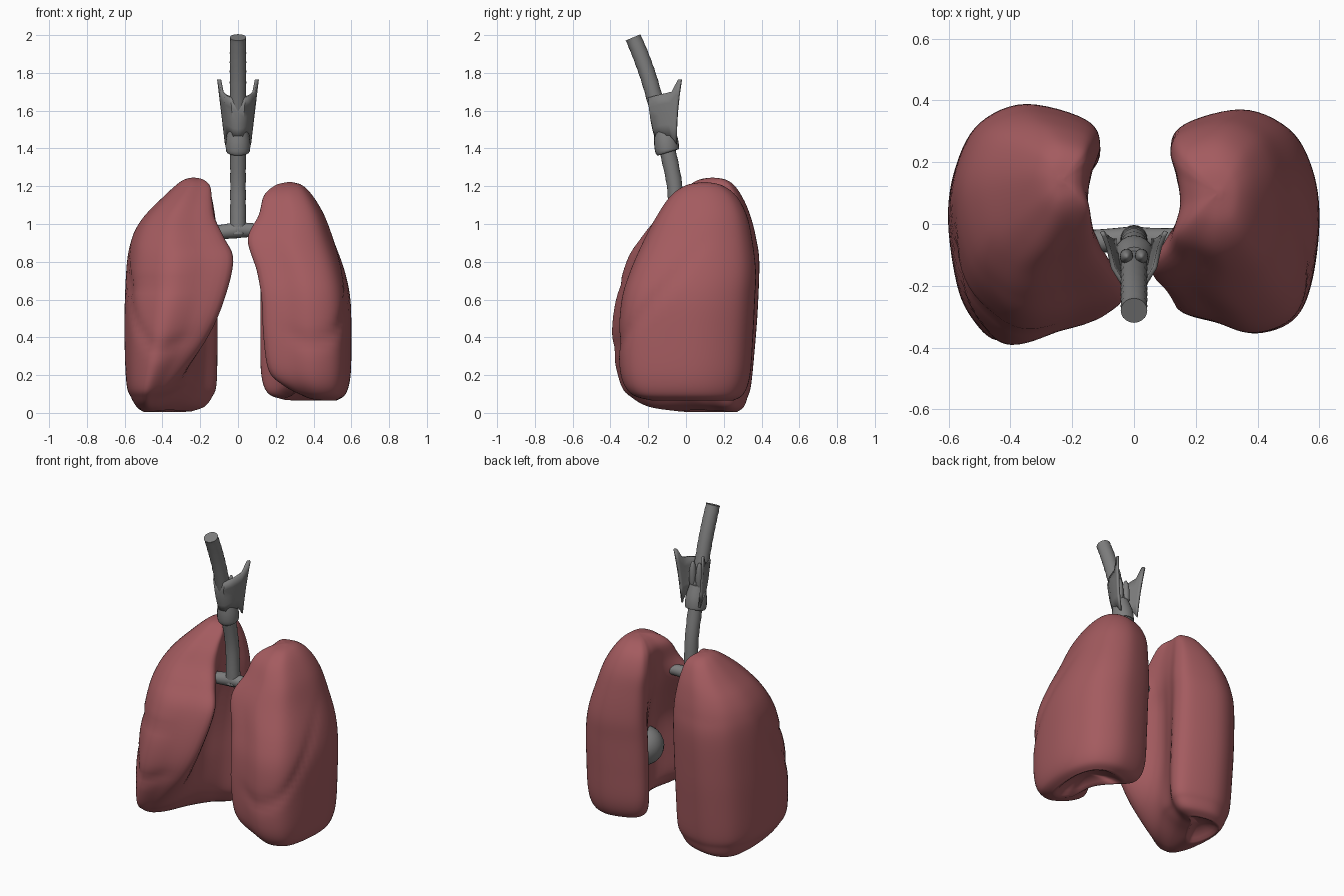
import bpy, bmesh, math
from mathutils import Vector

if "Cube" in bpy.data.objects:
    bpy.data.objects.remove(bpy.data.objects["Cube"])


def material(name, rgb):
    m = bpy.data.materials.new(name)
    m.diffuse_color = (*rgb, 1)
    m.use_nodes = True
    m.node_tree.nodes["Principled BSDF"].inputs["Base Color"].default_value = m.diffuse_color
    return m


LUNG = material("lung red", (0.37, 0.105, 0.115))
GREY = material("cartilage grey", (0.21, 0.21, 0.21))


def finish(bm, name, mat, angle=60):
    bmesh.ops.recalc_face_normals(bm, faces=bm.faces)
    me = bpy.data.meshes.new(name)
    bm.to_mesh(me)
    bm.free()
    me.materials.append(mat)
    ob = bpy.data.objects.new(name, me)
    bpy.context.collection.objects.link(ob)
    bpy.ops.object.select_all(action='DESELECT')
    ob.select_set(True)
    bpy.context.view_layer.objects.active = ob
    bpy.ops.object.shade_smooth_by_angle(angle=math.radians(angle))
    return ob


def spline(pts, steps, closed):
    """Catmull-Rom through points of any dimension."""
    n = len(pts)
    out = []
    for i in range(n if closed else n - 1):
        q = [pts[(i + k) % n] if closed else pts[min(max(i + k, 0), n - 1)] for k in (-1, 0, 1, 2)]
        for s in range(steps):
            t = s / steps
            out.append([0.5 * (2 * b + (c - a) * t + (2 * a - 5 * b + 4 * c - d) * t * t
                               + (3 * b - a - 3 * c + d) * t ** 3) for a, b, c, d in zip(*q)])
    if not closed:
        out.append(list(pts[-1]))
    return out


def loft(bm, rings, cap=True):
    vs = [[bm.verts.new(p) for p in r] for r in rings]
    n = len(vs[0])
    for a, b in zip(vs, vs[1:]):
        for i in range(n):
            bm.faces.new((a[i], a[(i + 1) % n], b[(i + 1) % n], b[i]))
    if cap:
        bm.faces.new(vs[0])
        bm.faces.new(vs[-1])


def section(key, side, corner):
    """Bean-shaped slice: outer wall, front, sharp front edge, root hollow, back."""
    z, xo, xf, xm, xb, yf, yb = key
    L = yb - yf
    wf, wb = xo - xf, xo - xb
    pts = [(xo, yf + .52 * L), (xo - .06 * corner * wf, yf + .22 * L),
           (xo - .19 * corner * wf, yf + .06 * L), (xf + .55 * wf, yf),
           (xf + .3 * wf, yf + .045 * L), (xf, yf + .14 * L), (xm, yf + .42 * L),
           (.4 * xb + .6 * xm, yf + .64 * L), (xb, yf + .81 * L), (xb + .1 * wb, yf + .93 * L),
           (xb + .5 * wb, yb), (xo - .2 * wb, yf + .92 * L), (xo - .05 * wb, yf + .75 * L)]
    return [Vector((side * x, y, z)) for x, y in spline(pts, 6, True)]


def lung(name, keys, side, fissures, lift, dome, corner):
    rings = [section(k, side, corner) for k in spline(keys, 6, False)]
    # hollow base that fits over the diaphragm
    base = rings[0]
    c = sum(base, Vector()) / len(base)
    hollow = [[c + (p - c) * s + Vector((0, 0, h * dome)) for p in base]
              for s, h in ((.08, 1), (.3, .92), (.55, .7), (.75, .4), (.9, .1))]
    bm = bmesh.new()
    loft(bm, hollow + rings)
    # the base rises towards the middle of the body
    for v in bm.verts:
        if v.co.z < .4:
            g = math.exp(-((abs(v.co.x) - .2) / .13) ** 2 - ((v.co.y + .08) / .16) ** 2)
            v.co.z += lift * g * (1 - v.co.z / .4)
    bmesh.ops.recalc_face_normals(bm, faces=bm.faces)
    bm.normal_update()
    # shallow grooves between the lobes
    moves = []
    for v in bm.verts:
        fade = min(1, max(0, (abs(v.co.x) - .2) / .15)) * min(1, max(0, (.95 - v.co.z) / .3))
        depth = sum(.01 * math.exp(-(f(v.co) / .03) ** 2) for f in fissures)
        moves.append(v.normal * depth * fade)
    for v, m in zip(bm.verts, moves):
        v.co -= m
    finish(bm, name, LUNG, 80)


def oblique(p):
    return (p.z - .80 - 1.2 * p.y) / 1.56


def horizontal(p):
    return abs(p.z - .67) + max(0, p.y + .12) * .4


# lungs: z, outer x, front edge x, hollow x, back edge x, front y, back y
lung("right_lung", [
    (.005, .50, .39, .34, .25, -.03, .27), (.03, .535, .40, .30, .18, -.19, .305),
    (.08, .565, .385, .27, .14, -.285, .325), (.15, .59, .33, .25, .115, -.345, .345),
    (.35, .60, .19, .24, .11, -.388, .365), (.55, .60, .09, .23, .11, -.38, .38),
    (.80, .587, .025, .19, .11, -.315, .388), (.93, .56, .075, .16, .11, -.235, .37),
    (1.03, .505, .125, .15, .12, -.155, .345), (1.12, .42, .14, .15, .135, -.08, .31),
    (1.2, .335, .15, .16, .155, .01, .26), (1.235, .285, .185, .188, .187, .07, .21),
    (1.245, .245, .225, .226, .226, .13, .15)], -1, [oblique, horizontal], .1, .05, 1.4)
lung("left_lung", [
    (.065, .52, .33, .30, .24, -.19, .25), (.10, .57, .25, .27, .16, -.29, .305),
    (.2, .596, .165, .27, .125, -.345, .34), (.4, .60, .135, .27, .12, -.355, .355),
    (.6, .595, .125, .26, .12, -.34, .365), (.75, .565, .10, .22, .12, -.295, .37),
    (.92, .505, .052, .16, .12, -.22, .35), (1.05, .455, .112, .15, .12, -.15, .32),
    (1.15, .395, .14, .155, .145, -.08, .265), (1.205, .34, .20, .205, .20, .0, .19),
    (1.222, .285, .265, .266, .266, .09, .11)], 1, [oblique], .12, .07, 1)


def tube(name, path, sides=20, steps=6, ripple=0.0):
    """Tube through (x, y, z, radius) points, with optional ring bumps."""
    pts = spline(path, steps, False)
    rings = []
    for i, p in enumerate(pts):
        t = (Vector(pts[min(i + 1, len(pts) - 1)][:3]) - Vector(pts[max(i - 1, 0)][:3])).normalized()
        u = t.cross(Vector((0, 1, 0) if abs(t.x) > .7 else (1, 0, 0))).normalized()
        w = t.cross(u)
        r = p[3] + ripple * (i % 2)
        rings.append([Vector(p[:3]) + r * (u * math.cos(a) + w * math.sin(a))
                      for a in (2 * math.pi * k / sides for k in range(sides))])
    bm = bmesh.new()
    loft(bm, rings)
    return finish(bm, name, GREY)


# windpipe and its two branches
tube("windpipe", [(0, -.05, .945, .045), (0, -.05, 1.0, .042), (0, -.06, 1.2, .04),
                  (0, -.10, 1.4, .042), (0, -.135, 1.55, .042), (0, -.19, 1.75, .042),
                  (0, -.235, 1.88, .042), (0, -.28, 1.988, .041)], steps=5, ripple=.002)
tube("right_bronchus", [(.01, -.05, .97, .045), (-.05, -.052, .962, .04),
                        (-.15, -.055, .95, .036), (-.28, -.05, .93, .034)])
tube("left_bronchus", [(-.01, -.05, .97, .045), (.05, -.05, .968, .038),
                       (.15, -.045, .966, .033), (.28, -.03, .95, .03)])

# ring cartilage under the voice box
tube("ring_cartilage", [(0, -.097, 1.378, .055), (0, -.10, 1.392, .064),
                        (0, -.107, 1.45, .063), (0, -.12, 1.53, .046)], steps=4)

# shield cartilage: top and bottom of each column, front to horn
COLS = [((0, -.185, 1.635), (0, -.16, 1.46)), ((.035, -.195, 1.67), (.02, -.155, 1.455)),
        ((.068, -.14, 1.685), (.045, -.125, 1.47)), ((.083, -.075, 1.70), (.058, -.085, 1.47)),
        ((.096, -.04, 1.765), (.064, -.06, 1.44)), ((.104, -.024, 1.765), (.062, -.048, 1.42))]
bm = bmesh.new()
cols = [(Vector((-a[0], *a[1:])), Vector((-b[0], *b[1:]))) for a, b in COLS[:0:-1]]
cols += [(Vector(a), Vector(b)) for a, b in COLS]
grid = [[bm.verts.new(a.lerp(b, k / 4) - Vector((0, .008 * math.sin(math.pi * k / 4), 0)))
         for k in range(5)] for a, b in cols]
for c, d in zip(grid, grid[1:]):
    for k in range(4):
        bm.faces.new((c[k], d[k], d[k + 1], c[k + 1]))
shield = finish(bm, "shield_cartilage", GREY)
sol = shield.modifiers.new("thickness", 'SOLIDIFY')
sol.thickness = .014
sol.offset = 0


def ellipsoid(name, loc, size):
    bm = bmesh.new()
    bmesh.ops.create_uvsphere(bm, u_segments=20, v_segments=12, radius=1)
    for v in bm.verts:
        v.co = Vector(a * b for a, b in zip(v.co, size)) + Vector(loc)
    finish(bm, name, GREY)


# small cartilages at the back of the voice box
for s, n in ((-1, "right"), (1, "left")):
    ellipsoid(n + "_rear_cartilage", (s * .024, -.105, 1.58), (.022, .025, .1))

# round body set in the hollow of the left lung
ellipsoid("round_core", (.275, .04, .465), (.12, .12, .12))
